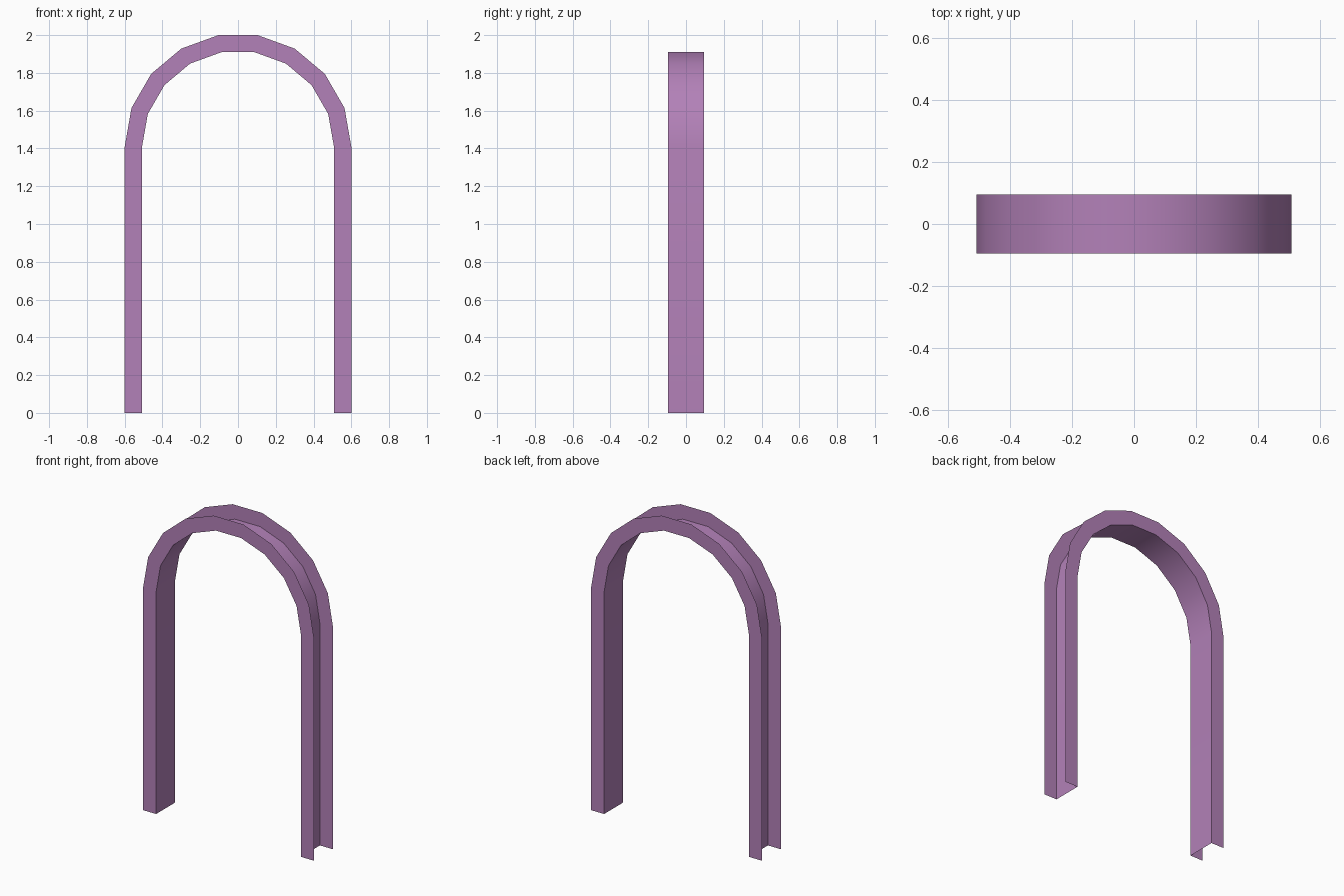
import bpy, bmesh, math

if "Cube" in bpy.data.objects:
    bpy.data.objects.remove(bpy.data.objects["Cube"])

SPRING_Z, HALF_DEPTH, STEPS = 1.409, 0.095, 9
OUTER_R, INNER_R = 0.6, 0.508


def arch_outline(r):
    """Leg foot, half-round arch, leg foot, as (x, z) points."""
    arc = [(r * math.cos(math.pi * i / STEPS), SPRING_Z + r * math.sin(math.pi * i / STEPS))
           for i in range(STEPS + 1)]
    return [(r, 0)] + arc + [(-r, 0)]


bm = bmesh.new()


def rail(r, y):
    return [bm.verts.new((x, y, z)) for x, z in arch_outline(r)]


def bridge(a, b, smooth=False):
    for i in range(len(a) - 1):
        bm.faces.new((a[i], a[i + 1], b[i + 1], b[i])).smooth = smooth


front_outer, front_inner = rail(OUTER_R, -HALF_DEPTH), rail(INNER_R, -HALF_DEPTH)
back_inner, back_outer = rail(INNER_R, HALF_DEPTH), rail(OUTER_R, HALF_DEPTH)

# Front flange, inner lining, back flange: a channel open to the outside
bridge(front_inner, front_outer)
bridge(back_inner, front_inner)
bridge(back_outer, back_inner)
for f in bm.faces:
    f.normal_update()

mesh = bpy.data.meshes.new("arch_channel")
bm.to_mesh(mesh)
bm.free()
arch = bpy.data.objects.new("arch_channel", mesh)
bpy.context.collection.objects.link(arch)

# Purple finish
mat = bpy.data.materials.new("purple")
mat.diffuse_color = (0.45, 0.22, 0.48, 1)
mat.use_nodes = True
mat.node_tree.nodes["Principled BSDF"].inputs["Base Color"].default_value = mat.diffuse_color
mesh.materials.append(mat)

# Smooth lining with crisp flange edges
bpy.context.view_layer.objects.active = arch
arch.select_set(True)
bpy.ops.object.shade_smooth_by_angle(angle=math.radians(30))
